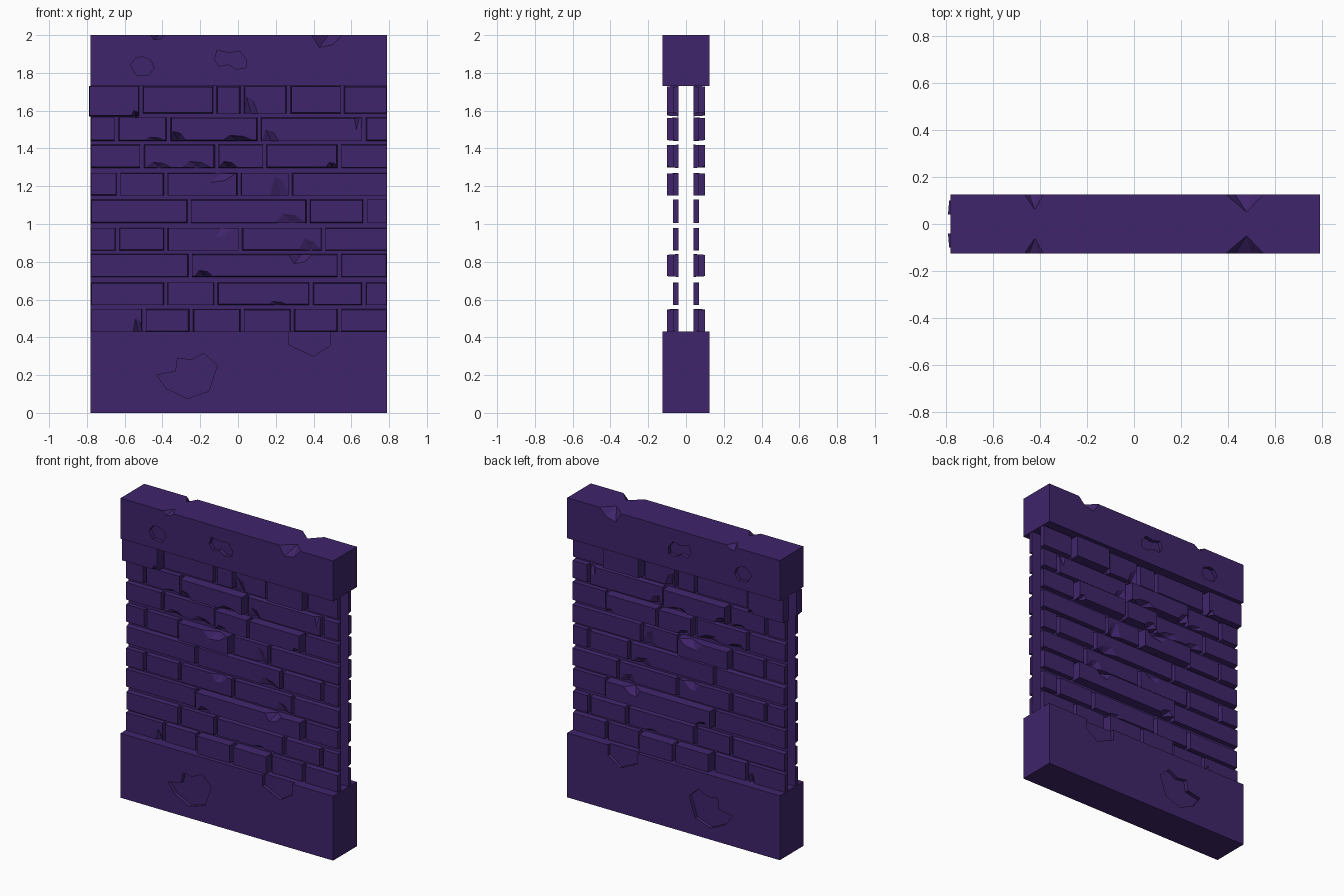
import bpy, bmesh, random
from mathutils import Vector

if "Cube" in bpy.data.objects:
    bpy.data.objects.remove(bpy.data.objects["Cube"])

random.seed(4)
mat = bpy.data.materials.new("purple_stone")
mat.diffuse_color = (0.05, 0.018, 0.145, 1)
mat.use_nodes = True
mat.node_tree.nodes["Principled BSDF"].inputs["Base Color"].default_value = mat.diffuse_color
X0, X1, INNER, SHALLOW, DEEP, FACE = -0.78, 0.79, 0.04, 0.07, 0.10, 0.125


def finish(bm, name):
    bmesh.ops.recalc_face_normals(bm, faces=bm.faces)
    me = bpy.data.meshes.new(name)
    bm.to_mesh(me)
    bm.free()
    ob = bpy.data.objects.new(name, me)
    bpy.context.collection.objects.link(ob)
    me.materials.append(mat)
    return ob


def hull(bm, pts):
    """Convex solid around the points."""
    vs = [bm.verts.new(p) for p in pts]
    r = bmesh.ops.convex_hull(bm, input=vs)
    junk = [v for v in set(r["geom_interior"] + r["geom_unused"])
            if isinstance(v, bmesh.types.BMVert)]
    bmesh.ops.delete(bm, geom=junk, context='VERTS')


def prism(bm, pts, ya, yb):
    """Outline in x/z extruded from ya to yb."""
    a = [bm.verts.new((x, ya, z)) for x, z in pts]
    b = [bm.verts.new((x, yb, z)) for x, z in pts]
    bm.faces.new(a)
    bm.faces.new(b[::-1])
    n = len(a)
    for i in range(n):
        bm.faces.new((a[i], b[i], b[(i + 1) % n], a[(i + 1) % n]))


def chip(bm, x, z, w, h, d, y, up):
    """Wedge broken off an edge at height z, on both wall faces."""
    k = -h if up else h
    pts = [(x - w, y, z), (x - w * .5, y, z + k), (x + w * .35, y, z + k * .8),
           (x + w, y, z), (x + w * .1, y - d, z)]
    for s in (1, -1):
        out = []
        for p in pts:
            for dy in (0, .03):
                for dz in (0, .008 if up else -.008):
                    out.append(Vector((p[0], s * (p[1] + dy), p[2] + dz)))
        hull(bm, out)


def carve(ob, cutter):
    m = ob.modifiers.new("chips", 'BOOLEAN')
    m.operation, m.solver, m.object = 'DIFFERENCE', 'EXACT', cutter
    bpy.context.view_layer.objects.active = ob
    bpy.ops.object.modifier_apply(modifier=m.name)
    bpy.data.objects.remove(cutter)


def block(name, z0, z1, pits, chips):
    bm = bmesh.new()
    prism(bm, [(X0, z0), (X1, z0), (X1, z1), (X0, z1)], -FACE, FACE)
    ob = finish(bm, name)
    c = bmesh.new()
    for pts in pits:
        for s in (1, -1):
            prism(c, pts, s * (FACE - .025), s * (FACE + .03))
    for ch in chips:
        chip(c, *ch)
    carve(ob, finish(c, name + "_cutter"))


# Base and cap blocks with shallow pits and broken top edges
block("base_block", 0, 0.43, [
    [(-.43, .2), (-.33, .22), (-.32, .29), (-.25, .28), (-.18, .315), (-.11, .25),
     (-.155, .115), (-.27, .077), (-.38, .13)],
    [(.27, .45), (.27, .36), (.4, .3), (.49, .36), (.49, .45)]], [])
block("cap_block", 1.73, 2.0, [
    [(-.57, 1.84), (-.54, 1.88), (-.505, 1.885), (-.46, 1.865), (-.445, 1.825),
     (-.475, 1.785), (-.54, 1.79)],
    [(-.125, 1.87), (-.11, 1.92), (-.05, 1.905), (.01, 1.915), (.045, 1.87),
     (.04, 1.825), (-.01, 1.82), (-.05, 1.845), (-.1, 1.835)]],
    [(-.425, 2, .04, .025, .065, FACE, True), (.47, 2, .08, .065, .075, FACE, True)])

# Brick courses: bottom, top, right edge of every brick, deep bricks
rows = [
    (.43, .55, (-.5, -.25, .02, .285, .535, X1), (2, 3)),
    (.57, .69, (-.385, -.12, .385, .665, X1), ()),
    (.72, .84, (-.255, .535, X1), (1,)),
    (.86, .98, (-.64, -.385, .01, .45, X1), ()),
    (1.005, 1.13, (-.26, .37, .67, X1), ()),
    (1.15, 1.27, (-.635, -.385, .005, .275, X1), (2,)),
    (1.297, 1.42, (-.51, -.115, .14, .535, X1), (2, 3)),
    (1.44, 1.565, (-.645, -.37, .11, .665, X1), (2,)),
    (1.585, 1.73, (-.515, -.125, .02, .265, .55, X1), (0, 4)),
]
bm = bmesh.new()
for r, (z0, z1, edges, deep) in enumerate(rows):
    x = X0
    for i, e in enumerate(edges):
        y = DEEP if i in deep else SHALLOW
        l, rr = x, e if e == X1 else e - .008
        b = z0
        if r == 8 and i == 0:      # loose brick sticking out at the end
            l, b = -.79, 1.57
        j = [random.uniform(0, .006) for _ in range(4)]
        front = [(l + j[0], b + j[1]), (rr - j[2], b + j[1]),
                 (rr - j[2], z1 - j[3]), (l + j[0], z1 - j[3])]
        back = [(l, b), (rr, b), (rr, z1), (l, z1)]
        for s in (1, -1):
            hull(bm, [(p, s * y, q) for p, q in front] +
                 [(p, s * INNER, q) for p, q in back])
        x = e + .012
bricks = finish(bm, "bricks")

# Broken brick edges: x, z, half width, height, depth, face, from above
S, D = SHALLOW, DEEP
chips = [
    (-.53, .43, .025, .07, .025, S, False), (.21, .57, .06, .02, .025, S, False),
    (-.18, .72, .05, .035, .05, D, False), (.33, .84, .065, .05, .05, D, True),
    (.38, .86, .06, .06, .025, S, False), (-.09, .98, .06, .05, .025, S, True),
    (.28, 1.005, .08, .05, .025, S, False), (.22, 1.15, .05, .1, .025, S, False),
    (-.1, 1.27, .09, .05, .04, D, True), (-.42, 1.297, .07, .03, .025, S, False),
    (-.22, 1.297, .08, .035, .025, S, False), (-.05, 1.297, .05, .035, .05, D, False),
    (.5, 1.297, .035, .03, .05, D, False), (-.44, 1.44, .06, .02, .025, S, False),
    (-.32, 1.44, .045, .05, .05, D, False), (0, 1.44, .085, .03, .05, D, False),
    (.17, 1.44, .045, .06, .025, S, False), (.64, 1.565, .025, .07, .02, S, True),
    (.065, 1.585, .04, .09, .025, S, False), (-.54, 1.57, .025, .03, .04, D, False),
]
c = bmesh.new()
for ch in chips:
    chip(c, *ch)
carve(bricks, finish(c, "brick_cutter"))

# Mortar sheets behind the bricks; the wall is hollow between them
for name, y in (("mortar_front", -INNER), ("mortar_back", INNER)):
    bm = bmesh.new()
    q = [(X0, .43), (X1, .43), (X1, 1.73), (X0, 1.73)]
    f = bm.faces.new([bm.verts.new((x, y, z)) for x, z in (q if y < 0 else q[::-1])])
    me = bpy.data.meshes.new(name)
    bm.to_mesh(me)
    bm.free()
    me.materials.append(mat)
    bpy.context.collection.objects.link(bpy.data.objects.new(name, me))
